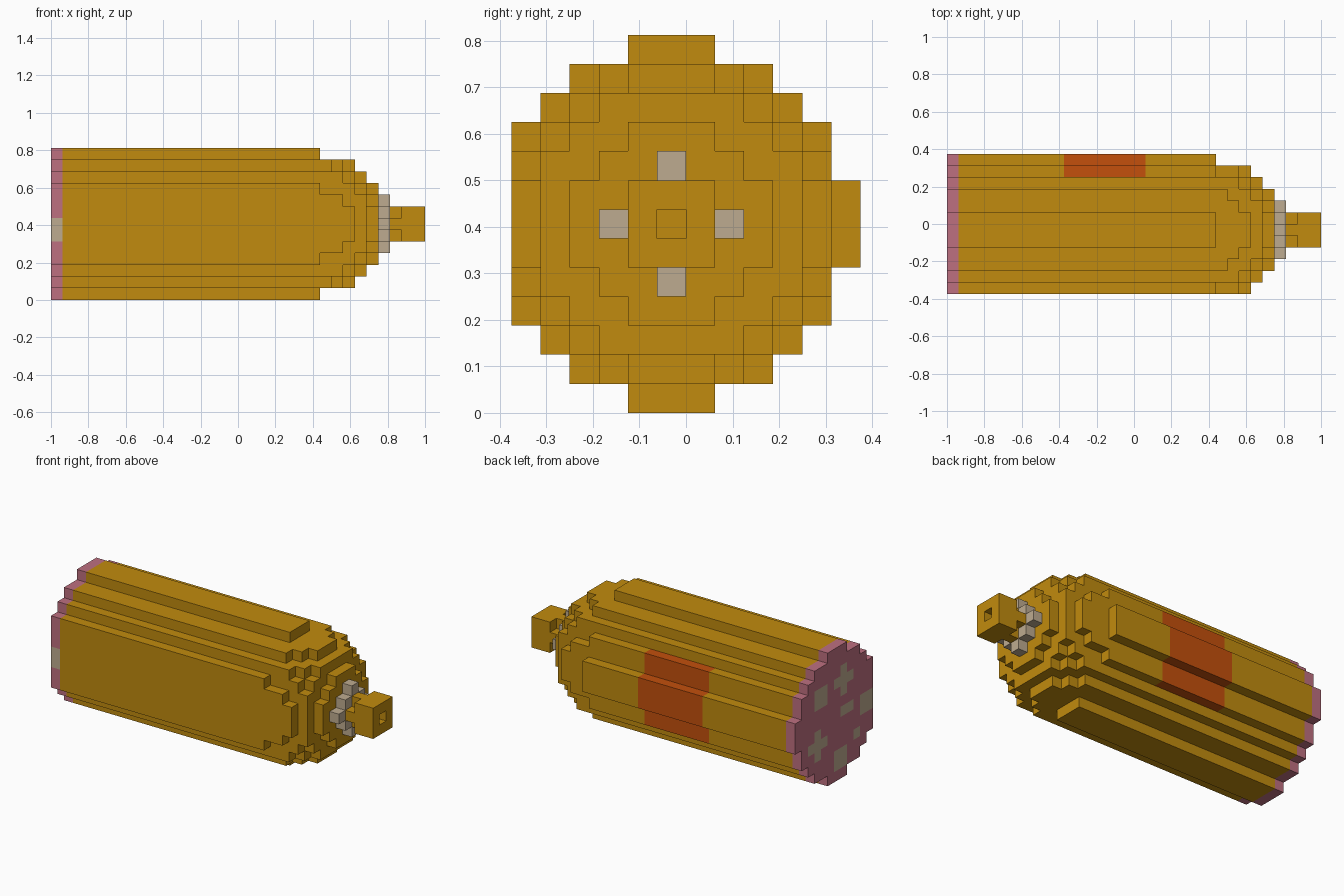
import bpy, bmesh
from mathutils import Vector

cube = bpy.data.objects.get("Cube")
if cube:
    bpy.data.objects.remove(cube, do_unlink=True)

U = 1 / 16  # block size


def srgb(r, g, b):
    lin = lambda c: c / 12.92 if c <= 0.04045 else ((c + 0.055) / 1.055) ** 2.4
    return tuple(lin(v / 255) for v in (r, g, b)) + (1,)


def material(name, rgb):
    m = bpy.data.materials.new(name)
    m.use_nodes = True
    m.diffuse_color = srgb(*rgb)
    m.node_tree.nodes["Principled BSDF"].inputs["Base Color"].default_value = m.diffuse_color
    return m


MATS = [material("golden_orange", (193, 139, 14)), material("dusty_pink", (190, 112, 128)),
        material("pale_beige", (190, 171, 144)), material("burnt_red", (195, 80, 12))]
ORANGE, PINK, BEIGE, RED = range(4)

blocks = {}  # (i, a, b) -> (part, colour); a and b count from the long axis


def layer(part, i, widths, colour):
    """One slice along x; widths are half widths by distance from the middle row."""
    for row, w in enumerate(widths):
        for b in {row, -row}:
            for a in range(-w, w + 1):
                blocks[i, a, b] = (part, colour)


# long body with a thin raised rib on the top, bottom and back
FULL = (5, 5, 5, 5, 4, 3)
for i in range(23):
    part, colour = ("end_cap", PINK) if i == 0 else ("body", ORANGE)
    layer(part, i, FULL, colour)
    for t in (-1, 0, 1):
        for a, b in ((t, 6), (t, -6), (6, t)):
            blocks[i, a, b] = (part, colour)

# stepped rounded nose
NOSE = [(5, 5, 5, 4, 4, 3), (5, 5, 5, 4, 4, 2), (5, 5, 4, 4, 3, 1), (4, 4, 4, 3, 2), (3, 3, 2, 1)]
for n, widths in enumerate(NOSE):
    layer("body", 23 + n, widths, ORANGE)

# collar, neck and hollow tip
layer("collar", 28, (2, 1, 0), BEIGE)
layer("tip", 29, (1, 0), ORANGE)
layer("tip", 30, (1, 1), ORANGE)
layer("tip", 31, (1, 1), ORANGE)
del blocks[31, 0, 0]

# red patch around the back
for (i, a, b), (part, _) in list(blocks.items()):
    if a >= 5 and 10 <= i < 17:
        blocks[i, a, b] = (part, RED)

# beige flecks in the end cap: crosses, squares and small bits
flecks = set()
for a, b in ((-1, 3), (3, -2)):
    flecks |= {(a, b), (a + 1, b), (a - 1, b), (a, b + 1), (a, b - 1)}
for a, b in ((2, 2), (-5, -1), (-1, -5)):
    flecks |= {(a + s, b + t) for s in (0, 1) for t in (0, 1)}
flecks |= {(-2, 0), (-1, 0), (-3, -3)}
for a, b in flecks:
    blocks[0, a, b] = ("end_cap", BEIGE)


def build(part):
    """Skin the exposed sides of one part's blocks, then merge flat areas."""
    bm = bmesh.new()
    corners = {}

    def vert(p):
        key = tuple(round(c * 2) for c in p)
        if key not in corners:
            corners[key] = bm.verts.new(((p[0] + 0.5) * U - 1, (p[1] - 0.5) * U, (p[2] + 6.5) * U))
        return corners[key]

    for cell, (owner, colour) in blocks.items():
        if owner != part:
            continue
        for axis in range(3):
            for sign in (-1, 1):
                n = Vector((0, 0, 0))
                n[axis] = sign
                near = tuple(int(c + d) for c, d in zip(cell, n))
                if near in blocks:
                    continue
                u = Vector((0, 0, 0))
                u[(axis + 1) % 3] = 0.5
                v = n.cross(u)
                mid = Vector(cell) + n / 2
                f = bm.faces.new([vert(mid + q) for q in (-u - v, u - v, u + v, v - u)])
                f.material_index = colour
    bmesh.ops.dissolve_limit(bm, angle_limit=0.01, verts=bm.verts[:], edges=bm.edges[:],
                             delimit={'MATERIAL'})
    mesh = bpy.data.meshes.new(part)
    bm.to_mesh(mesh)
    bm.free()
    for m in MATS:
        mesh.materials.append(m)
    bpy.context.collection.objects.link(bpy.data.objects.new(part, mesh))


for part in ("body", "end_cap", "collar", "tip"):
    build(part)
